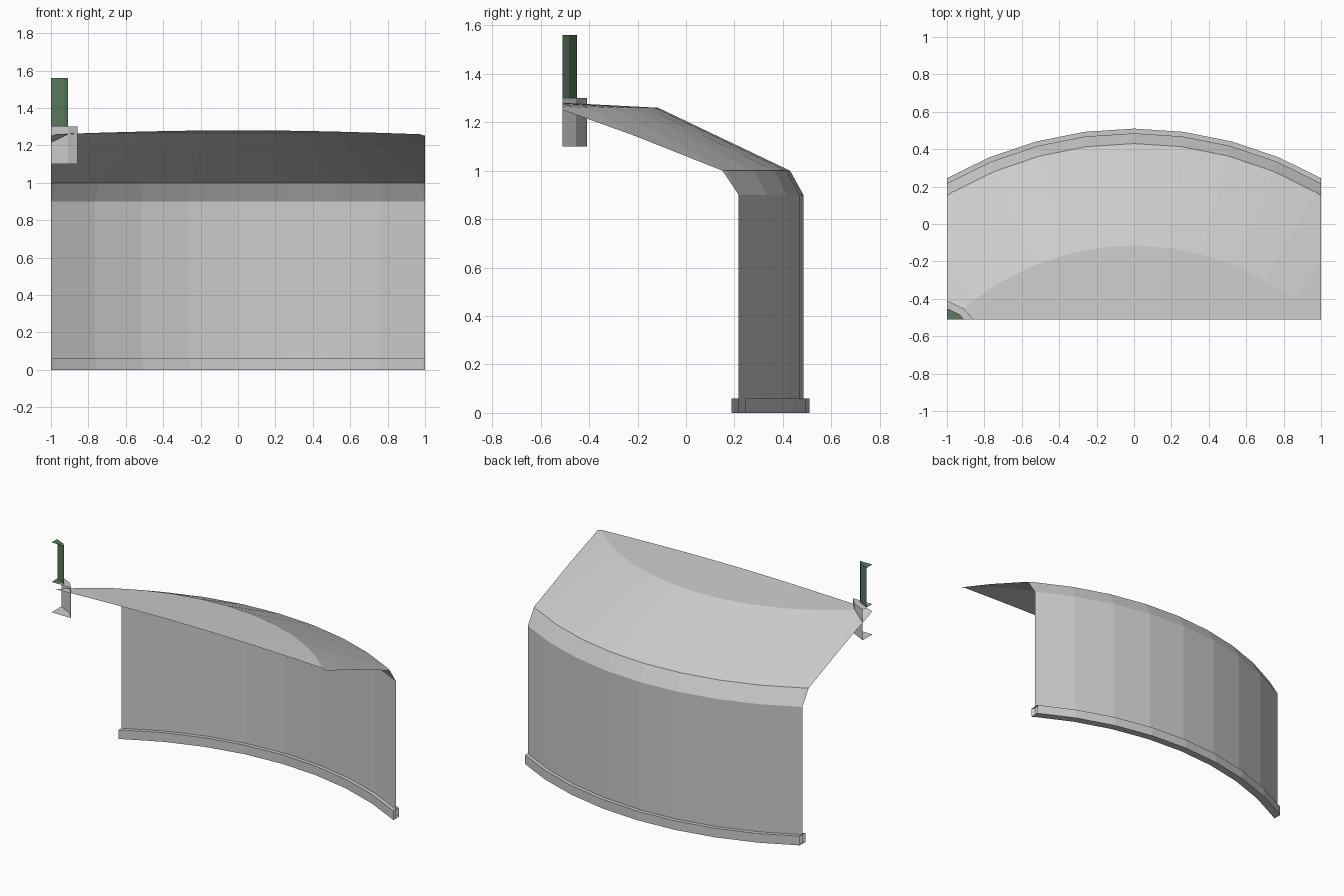
import bpy, bmesh
from math import sin, cos, radians, tau

if "Cube" in bpy.data.objects:
    bpy.data.objects.remove(bpy.data.objects["Cube"])

AXIS = (0.0, -1.515)          # centre of the large round tower
X_CUT, Y_CUT = 1.0, -0.51     # limits of the visible slice


def lathe(name, profile, center, sides, start=0.0, closed=False, color=None):
    """Revolve an (r, z) profile, then trim it to the slice, leaving cuts open."""
    bm = bmesh.new()
    rings = []
    for r, z in profile:
        if r == 0:
            rings.append([bm.verts.new((*center, z))] * sides)
        else:
            rings.append([bm.verts.new((center[0] + r * cos(start + tau * i / sides),
                                        center[1] + r * sin(start + tau * i / sides), z))
                          for i in range(sides)])
    pairs = list(zip(rings, rings[1:]))
    if closed:
        pairs.append((rings[-1], rings[0]))
    for a, b in pairs:
        for i in range(sides):
            j = (i + 1) % sides
            bm.faces.new(list(dict.fromkeys((a[i], a[j], b[j], b[i]))))
    bmesh.ops.recalc_face_normals(bm, faces=bm.faces)
    for co, no in (((X_CUT, 0, 0), (1, 0, 0)), ((-X_CUT, 0, 0), (-1, 0, 0)),
                   ((0, Y_CUT, 0), (0, -1, 0))):
        bmesh.ops.bisect_plane(bm, geom=bm.verts[:] + bm.edges[:] + bm.faces[:],
                               dist=1e-5, plane_co=co, plane_no=no, clear_outer=True)
    mesh = bpy.data.meshes.new(name)
    bm.to_mesh(mesh)
    bm.free()
    obj = bpy.data.objects.new(name, mesh)
    bpy.context.collection.objects.link(obj)
    if color:
        mat = bpy.data.materials.new(name + "_paint")
        mat.diffuse_color = color
        mat.use_nodes = True
        mat.node_tree.nodes["Principled BSDF"].inputs["Base Color"].default_value = mat.diffuse_color
        mesh.materials.append(mat)
    return obj


# Curved wall, chamfered eave and shallow roof as one shell
lathe("wall_and_roof", [(2.0, 0), (2.0, 0.9), (1.945, 1.0), (1.4, 1.26), (0, 1.333)],
      AXIS, 48)

# Rim around the foot of the wall
lathe("base_rim", [(1.975, 0), (2.025, 0), (2.025, 0.06), (1.975, 0.06)],
      AXIS, 48, closed=True)

# Round collar and post at the front left corner
CORNER = (-1.09, -0.693)
TURN = radians(53)
lathe("post_collar", [(0, 1.1), (0.3, 1.1), (0.3, 1.3), (0, 1.3)], CORNER, 16, TURN)
lathe("green_post", [(0, 1.3), (0.262, 1.3), (0.262, 1.56), (0, 1.56)], CORNER, 16, TURN,
      color=(0.1, 0.2, 0.11, 1))
